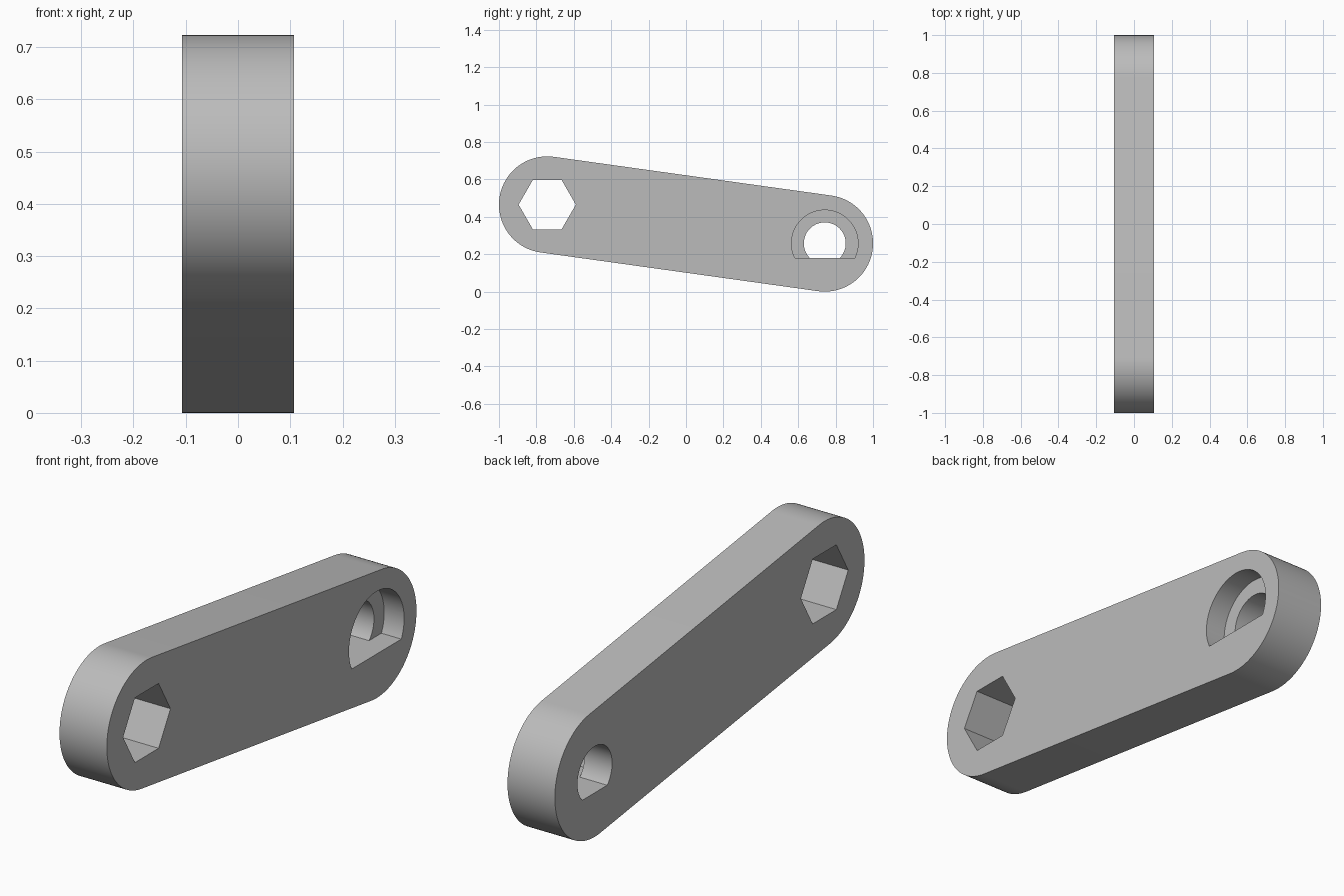
import bpy, bmesh
from math import sin, cos, pi, asin, atan2

if "Cube" in bpy.data.objects:
    bpy.data.objects.remove(bpy.data.objects["Cube"])

HALF = 0.107                  # half the arm thickness
R = 0.258                     # end radius
FRONT = (-0.742, 0.465)       # hex end centre (y, z)
BACK = (0.742, 0.258)         # shaft end centre (y, z)
FLAT = 0.18                   # height of the flat in the shaft hole

mat = bpy.data.materials.new("plain grey")
mat.use_nodes = True
grey = (0.5, 0.5, 0.5, 1)
mat.diffuse_color = grey
mat.node_tree.nodes["Principled BSDF"].inputs["Base Color"].default_value = grey


def arc(centre, radius, start, end, steps):
    """Points along an arc in the y-z plane."""
    angles = [start + (end - start) * i / steps for i in range(steps + 1)]
    return [(centre[0] + radius * cos(a), centre[1] + radius * sin(a)) for a in angles]


def d_shape(radius):
    """Circle around the shaft centre, cut off by the flat."""
    a = asin((FLAT - BACK[1]) / radius)
    return arc(BACK, radius, a, pi - a, 64)


def prism(name, outline, x0, x1):
    """Extrude a y-z outline from x0 to x1."""
    bm = bmesh.new()
    face = bm.faces.new([bm.verts.new((x0, y, z)) for y, z in outline])
    side = bmesh.ops.extrude_face_region(bm, geom=[face])["geom"]
    moved = [v for v in side if isinstance(v, bmesh.types.BMVert)]
    bmesh.ops.translate(bm, verts=moved, vec=(x1 - x0, 0, 0))
    bmesh.ops.recalc_face_normals(bm, faces=bm.faces)
    mesh = bpy.data.meshes.new(name)
    bm.to_mesh(mesh)
    bm.free()
    mesh.materials.append(mat)
    obj = bpy.data.objects.new(name, mesh)
    bpy.context.collection.objects.link(obj)
    return obj


# Arm: two round ends joined by tangent edges
tilt = atan2(BACK[1] - FRONT[1], BACK[0] - FRONT[0])
outline = (arc(BACK, R, tilt - pi / 2, tilt + pi / 2, 64)
           + arc(FRONT, R, tilt + pi / 2, tilt + 3 * pi / 2, 64))
arm = prism("lever_arm", outline, -HALF, HALF)

# Hex socket, D-shaped shaft hole and its wider recess on the right side
cutters = [
    prism("hex_cutter", arc(FRONT, 0.153, 0, 5 * pi / 3, 5), -0.2, 0.2),
    prism("shaft_cutter", d_shape(0.112), -0.2, 0.2),
    prism("recess_cutter", d_shape(0.178), HALF - 0.09, 0.2),
]
bpy.context.view_layer.objects.active = arm
for cutter in cutters:
    cutter.hide_render = True
    mod = arm.modifiers.new(cutter.name, "BOOLEAN")
    mod.operation = "DIFFERENCE"
    mod.solver = "EXACT"
    mod.object = cutter
    bpy.ops.object.modifier_apply(modifier=mod.name)
    bpy.data.objects.remove(cutter)

bpy.ops.object.select_all(action="DESELECT")
arm.select_set(True)
bpy.ops.object.shade_smooth_by_angle(angle=pi / 6)
